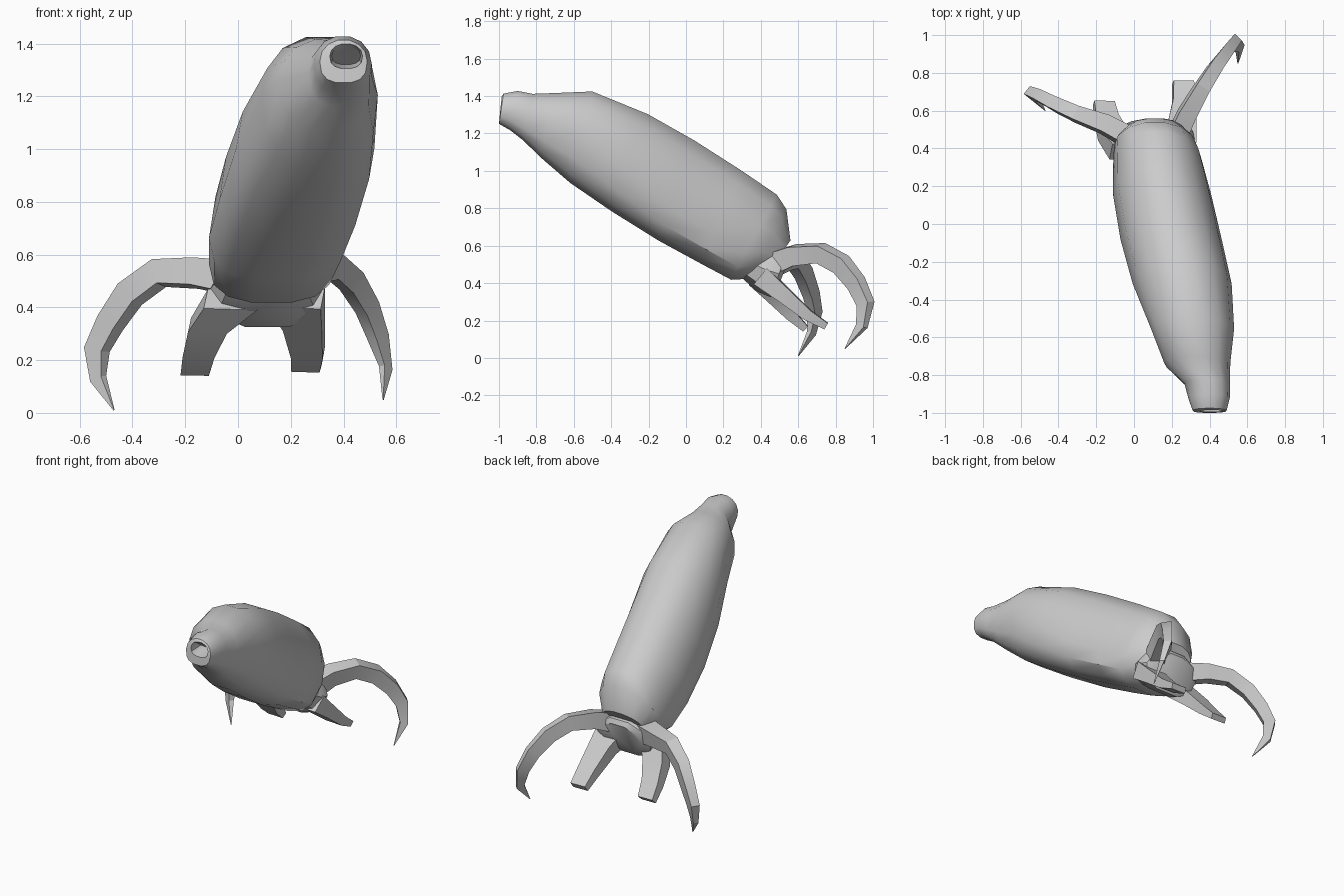
import bpy, bmesh, math
from mathutils import Vector

cube = bpy.data.objects.get("Cube")
if cube:
    bpy.data.objects.remove(cube, do_unlink=True)

grey = bpy.data.materials.new("plain grey")
grey.use_nodes = True
grey.diffuse_color = (0.6, 0.6, 0.6, 1)
grey.node_tree.nodes["Principled BSDF"].inputs["Base Color"].default_value = (0.6, 0.6, 0.6, 1)


def loft(name, rings, angle):
    """Skin a list of equal-sized point rings and cap both ends."""
    bm = bmesh.new()
    loops = [[bm.verts.new(p) for p in ring] for ring in rings]
    n = len(loops[0])
    for a, b in zip(loops, loops[1:]):
        for i in range(n):
            j = (i + 1) % n
            bm.faces.new((a[i], a[j], b[j], b[i]))
    bm.faces.new(loops[0])
    bm.faces.new(loops[-1])
    bmesh.ops.recalc_face_normals(bm, faces=bm.faces)
    mesh = bpy.data.meshes.new(name)
    bm.to_mesh(mesh)
    bm.free()
    mesh.materials.append(grey)
    ob = bpy.data.objects.new(name, mesh)
    bpy.context.collection.objects.link(ob)
    bpy.ops.object.select_all(action="DESELECT")
    ob.select_set(True)
    bpy.context.view_layer.objects.active = ob
    bpy.ops.object.shade_smooth_by_angle(angle=math.radians(angle))


def section(top, bottom, x, half, widest, sides):
    """Ring through a top and a bottom point (y, z), round above and squarer
    below the widest line, whose height is a fraction of the ring's."""
    top, bottom = Vector((x, *top)), Vector((x, *bottom))
    mid = bottom.lerp(top, widest)
    ring = []
    for i in range(sides):
        a = 2 * math.pi * i / sides
        c, s = math.cos(a), math.sin(a)
        power = 2.1 if s > 0 else 2.6
        c = math.copysign(abs(c) ** (2 / power), c)
        reach = (top - mid) if s > 0 else (bottom - mid)
        ring.append(mid + reach * abs(s) ** (2 / power) + Vector((half * c, 0, 0)))
    return ring


# Long tilted body, starting inside the snout opening
BODY = [
    ((-0.975, 1.39), (-0.88, 1.32), 0.41, 0.055, 0.5),
    ((-0.985, 1.40), (-0.995, 1.305), 0.41, 0.062, 0.5),
    ((-0.975, 1.415), (-1.0, 1.25), 0.40, 0.09, 0.5),
    ((-0.90, 1.43), (-0.94, 1.215), 0.397, 0.11, 0.5),
    ((-0.82, 1.415), (-0.87, 1.16), 0.387, 0.12, 0.5),
    ((-0.70, 1.42), (-0.78, 1.07), 0.335, 0.175, 0.55),
    ((-0.50, 1.43), (-0.62, 0.93), 0.31, 0.22, 0.55),
    ((-0.20, 1.31), (-0.40, 0.78), 0.255, 0.262, 0.42),
    ((0.05, 1.17), (-0.15, 0.625), 0.197, 0.268, 0.33),
    ((0.30, 1.01), (0.08, 0.50), 0.15, 0.26, 0.32),
    ((0.49, 0.88), (0.24, 0.415), 0.127, 0.237, 0.32),
    ((0.54, 0.80), (0.33, 0.42), 0.112, 0.218, 0.38),
    ((0.56, 0.63), (0.44, 0.46), 0.11, 0.15, 0.5),
]
loft("body", [section(*s, 14) for s in BODY], 35)

# Hub joining the legs, its back face sloping forward under the body
HUB = [
    ((0.38, 0.60), (0.29, 0.43), 0.11, 0.18, 0.5),
    ((0.48, 0.59), (0.38, 0.35), 0.11, 0.215, 0.5),
    ((0.545, 0.58), (0.45, 0.32), 0.11, 0.20, 0.5),
    ((0.56, 0.55), (0.48, 0.35), 0.11, 0.15, 0.5),
]
loft("leg_hub", [section(*s, 10) for s in HUB], 30)


def limb(name, points, sizes, side, skew, angle):
    """Four-sided limb along a path; sizes are (half width, half depth)."""
    pts = [Vector(p) for p in points]
    rings = []
    for i, (p, (w, d)) in enumerate(zip(pts, sizes)):
        t = (pts[min(i + 1, len(pts) - 1)] - pts[max(i - 1, 0)]).normalized()
        up = side.cross(t).normalized()
        rings.append([p + side * w * u + up * d * v
                      for u, v in ((1, skew), (-skew, 1), (-1, -skew), (skew, -1))])
    loft(name, rings, angle)


# Long curved hind legs ending in points
LONG = {
    "right_long_leg": [(-0.03, 0.46, 0.51), (-0.16, 0.53, 0.53), (-0.30, 0.58, 0.53),
                       (-0.41, 0.63, 0.45), (-0.485, 0.67, 0.34), (-0.535, 0.69, 0.24),
                       (-0.53, 0.67, 0.13), (-0.47, 0.60, 0.01)],
    "left_long_leg": [(0.22, 0.45, 0.50), (0.28, 0.58, 0.55), (0.36, 0.72, 0.56),
                      (0.43, 0.83, 0.50), (0.49, 0.91, 0.40), (0.53, 0.96, 0.29),
                      (0.56, 0.94, 0.17), (0.55, 0.85, 0.05)],
}
LONG_SIZES = [(0.06, 0.07), (0.055, 0.06), (0.045, 0.055), (0.04, 0.055),
              (0.035, 0.05), (0.03, 0.045), (0.018, 0.03), (0.002, 0.002)]
for name, path in LONG.items():
    run = Vector(path[5]) - Vector(path[0])
    limb(name, path, LONG_SIZES, Vector((-run.y, run.x, 0)).normalized(), 0.7, 25)

# Short flat legs sloping back and down
SHORT = {
    "right_short_leg": [(-0.02, 0.38, 0.43), (-0.11, 0.47, 0.33), (-0.145, 0.56, 0.23),
                        (-0.16, 0.64, 0.155)],
    "left_short_leg": [(0.22, 0.40, 0.44), (0.25, 0.52, 0.34), (0.265, 0.65, 0.23),
                       (0.26, 0.75, 0.17)],
}
for name, path in SHORT.items():
    limb(name, path, [(0.11, 0.06), (0.08, 0.045), (0.065, 0.032), (0.058, 0.02)],
         Vector((1, 0, 0)), 0.85, 25)
